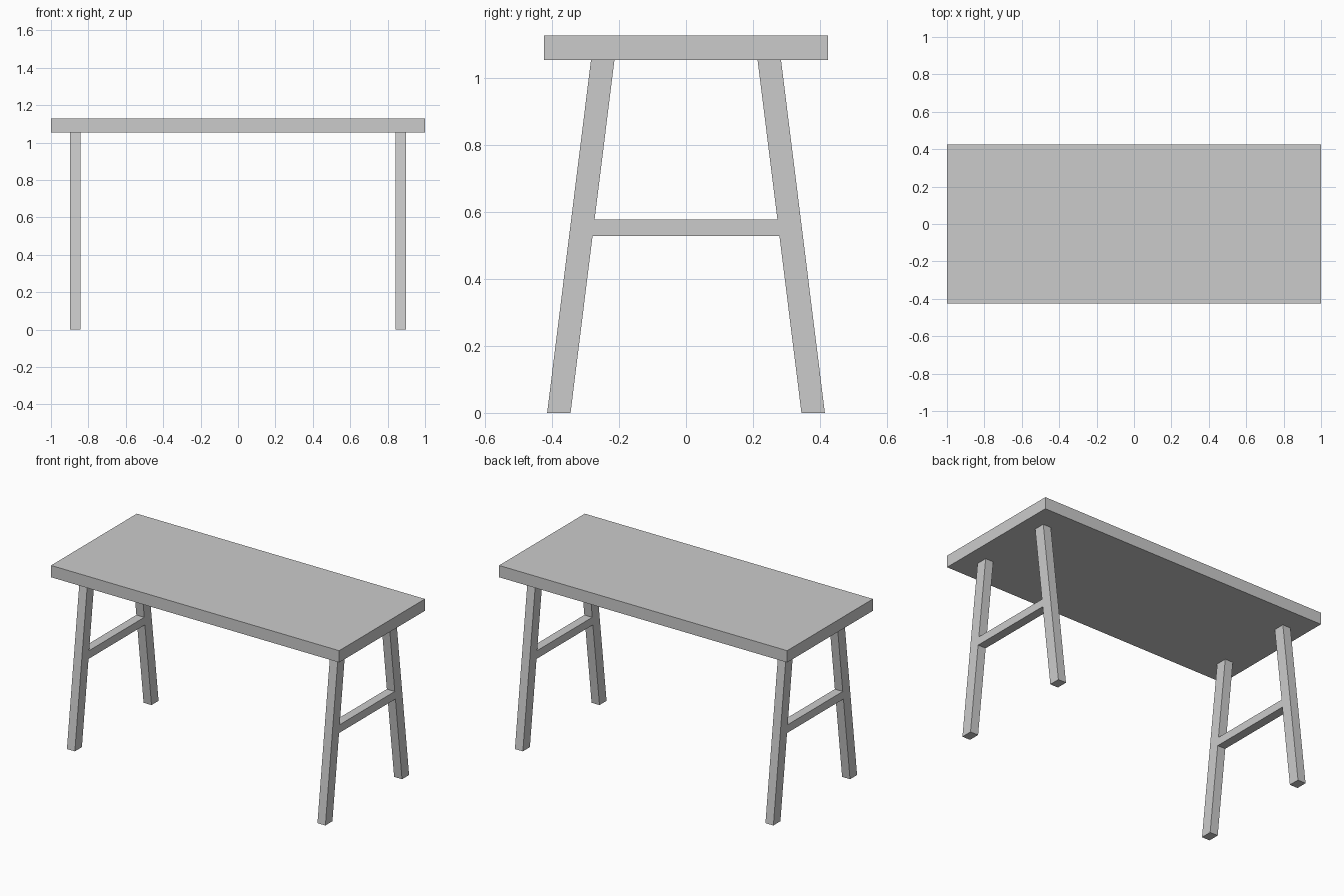
import bpy, bmesh

if "Cube" in bpy.data.objects:
    bpy.data.objects.remove(bpy.data.objects["Cube"])

TOP_Z, UNDER_Z = 1.128, 1.054
X_IN, X_OUT = 0.842, 0.897


def prism(name, profile, x0, x1):
    """Extrude a (y, z) profile from x0 to x1."""
    bm = bmesh.new()
    face = bm.faces.new([bm.verts.new((x0, y, z)) for y, z in profile])
    ext = bmesh.ops.extrude_face_region(bm, geom=[face])["geom"]
    moved = [v for v in ext if isinstance(v, bmesh.types.BMVert)]
    bmesh.ops.translate(bm, vec=(x1 - x0, 0, 0), verts=moved)
    bmesh.ops.recalc_face_normals(bm, faces=bm.faces)
    mesh = bpy.data.meshes.new(name)
    bm.to_mesh(mesh)
    bm.free()
    obj = bpy.data.objects.new(name, mesh)
    bpy.context.collection.objects.link(obj)
    return obj


def inner_y(z):
    """Inner face of a splayed leg at height z."""
    return 0.345 + (0.214 - 0.345) * z / UNDER_Z


# Table top
prism("table_top", [(-0.425, UNDER_Z), (0.425, UNDER_Z),
                    (0.425, TOP_Z), (-0.425, TOP_Z)], -1, 1)

z0, z1 = 0.528, 0.578
for side, sx in (("left", -1), ("right", 1)):
    # Splayed legs
    for end, sy in (("front", -1), ("back", 1)):
        leg = [(0.345, 0), (0.415, 0), (0.284, UNDER_Z), (0.214, UNDER_Z)]
        prism(f"{end}_{side}_leg", [(sy * y, z) for y, z in leg],
              sx * X_IN, sx * X_OUT)
    # Cross bar between the legs, cut to their slope
    bar = [(-inner_y(z0), z0), (inner_y(z0), z0),
           (inner_y(z1), z1), (-inner_y(z1), z1)]
    prism(f"{side}_cross_bar", bar, sx * X_IN, sx * X_OUT)
